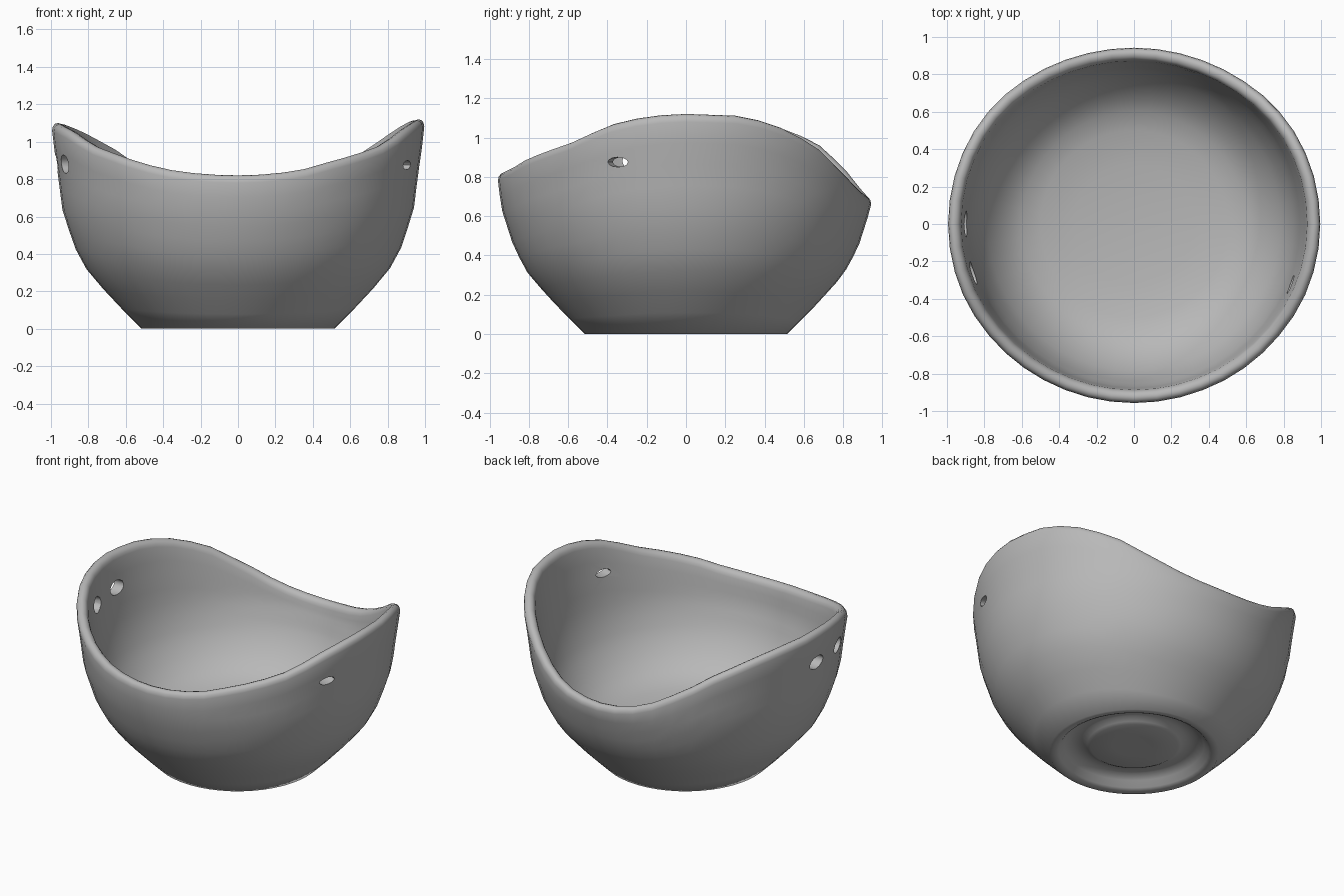
import bpy, bmesh, math
from mathutils import Vector

if "Cube" in bpy.data.objects:
    bpy.data.objects.remove(bpy.data.objects["Cube"])

SEG = 48

# outer wall: (height, radius)
OUTER = [(0.0, 0.515), (0.03, 0.545), (0.14, 0.655), (0.30, 0.80), (0.44, 0.876),
         (0.64, 0.94), (0.82, 0.962), (1.0, 0.988), (1.12, 1.0)]
# inner wall low down: (height, radius)
INNER = [(0.178, 0.15), (0.187, 0.32), (0.208, 0.50), (0.24, 0.60), (0.285, 0.67),
         (0.345, 0.73), (0.42, 0.785), (0.49, 0.82)]
# rim: (sine of azimuth, height) for the right and left halves
RIM_R = [(-1.0, 0.82), (-0.93, 0.85), (-0.85, 0.895), (-0.72, 0.94), (-0.58, 0.985),
         (-0.42, 1.06), (-0.2, 1.11), (0.0, 1.12), (0.3, 1.11), (0.47, 1.065),
         (0.68, 0.965), (0.85, 0.82), (0.95, 0.73), (1.0, 0.70)]
RIM_L = [(-1.0, 0.82), (-0.93, 0.845), (-0.85, 0.88), (-0.72, 0.935), (-0.58, 0.98),
         (-0.42, 1.05), (-0.2, 1.09), (0.0, 1.1), (0.3, 1.09), (0.47, 1.06),
         (0.68, 0.985), (0.85, 0.85), (0.95, 0.745), (1.0, 0.70)]
# underside: (radius, height), from the centre out to the foot
FOOT = [(0.12, 0.045), (0.265, 0.04), (0.285, 0.05), (0.32, 0.07), (0.38, 0.07),
        (0.425, 0.045), (0.455, 0.01), (0.475, 0.0)]


def interp(table, t):
    t = min(max(t, table[0][0]), table[-1][0])
    for (a, va), (b, vb) in zip(table, table[1:]):
        if t <= b:
            return va + (vb - va) * (t - a) / (b - a)


def section(az):
    """Half section of the bowl at one azimuth, from underside to inner floor."""
    h = interp(RIM_R if math.cos(az) > 0 else RIM_L, math.sin(az))
    pts = list(FOOT)
    n = 10
    top = h - 0.04
    for i in range(n + 1):
        z = top * i / n
        pts.append((interp(OUTER, z), z))
    # rounded lip
    r = interp(OUTER, top)
    pts += [(r - 0.004, h - 0.018), (r - 0.016, h - 0.004), (r - 0.033, h),
            (r - 0.052, h - 0.007), (r - 0.064, h - 0.022)]
    # inner wall, then the curved floor
    base = INNER[-1][0]
    for i in range(6, 0, -1):
        z = base + (top - base) * i / 6
        pts.append((interp(OUTER, z) - 0.07, z))
    pts += [(r, z) for z, r in reversed(INNER)]
    return pts


# bowl body
bm = bmesh.new()
columns = []
for k in range(SEG):
    a = 2 * math.pi * k / SEG
    columns.append([bm.verts.new((r * math.cos(a), r * math.sin(a), z)) for r, z in section(a)])
low = bm.verts.new((0, 0, 0.045))
high = bm.verts.new((0, 0, 0.175))
for k in range(SEG):
    p, q = columns[k], columns[(k + 1) % SEG]
    bm.faces.new((low, q[0], p[0]))
    bm.faces.new((high, p[-1], q[-1]))
    for i in range(len(p) - 1):
        bm.faces.new((p[i], q[i], q[i + 1], p[i + 1]))
bmesh.ops.recalc_face_normals(bm, faces=bm.faces)
mesh = bpy.data.meshes.new("bowl")
bm.to_mesh(mesh)
bm.free()
bowl = bpy.data.objects.new("bowl", mesh)
bpy.context.collection.objects.link(bowl)

grey = bpy.data.materials.new("grey clay")
grey.diffuse_color = (0.48, 0.48, 0.48, 1)
grey.use_nodes = True
grey.node_tree.nodes["Principled BSDF"].inputs["Base Color"].default_value = grey.diffuse_color
mesh.materials.append(grey)


# side holes: azimuth, height, half height, half width
def hole(name, az, z, h, w):
    a = math.radians(az)
    d = Vector((math.cos(a), math.sin(a), 0))
    bpy.ops.mesh.primitive_cylinder_add(vertices=12, radius=1, depth=0.4,
                                        location=d * 0.94 + Vector((0, 0, z)))
    cutter = bpy.context.object
    cutter.name = name
    cutter.rotation_euler = d.to_track_quat('Z', 'Y').to_euler()
    # local Y of the tracked cutter points up
    cutter.scale = (w, h, 1)
    cutter.data.materials.append(grey)
    cutter.hide_render = True
    cutter.hide_set(True)
    mod = bowl.modifiers.new(name, 'BOOLEAN')
    mod.operation = 'DIFFERENCE'
    mod.solver = 'EXACT'
    mod.object = cutter
    return cutter


cutters = [hole("left_hole_rear", 180, 0.885, 0.045, 0.07),
           hole("left_hole_front", 197, 0.88, 0.05, 0.065),
           hole("right_hole", -21, 0.875, 0.025, 0.055)]

# bake the holes, then smooth
bpy.context.view_layer.update()
deps = bpy.context.evaluated_depsgraph_get()
cut = bpy.data.meshes.new_from_object(bowl.evaluated_get(deps))
bowl.modifiers.clear()
bowl.data = cut
for c in cutters:
    bpy.data.objects.remove(c)
bpy.ops.object.select_all(action='DESELECT')
bowl.select_set(True)
bpy.context.view_layer.objects.active = bowl
bpy.ops.object.shade_smooth_by_angle(angle=math.radians(50))
